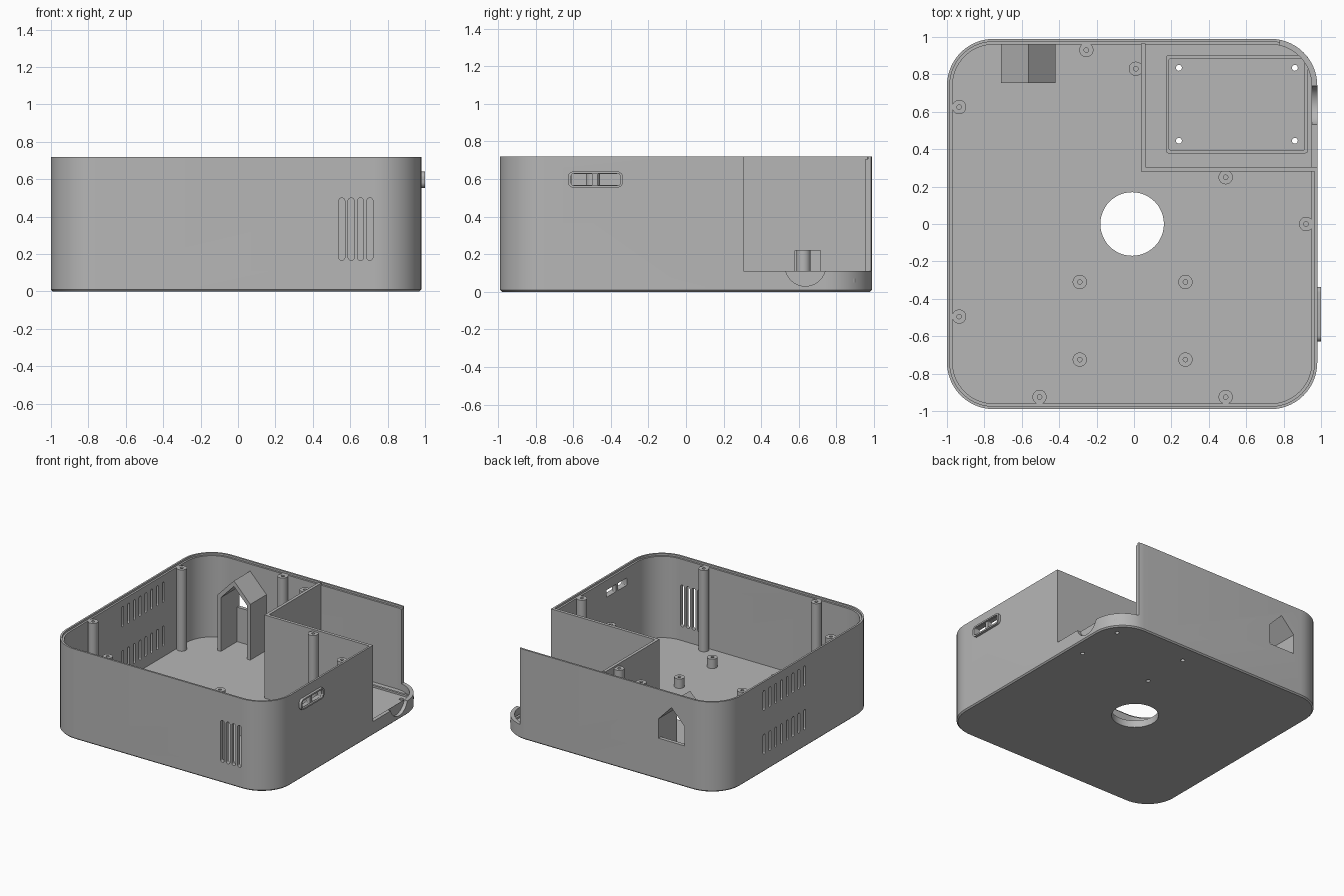
import bpy
import bmesh
from math import cos, sin, pi, radians
from mathutils import Vector, Matrix

if "Cube" in bpy.data.objects:
    bpy.data.objects.remove(bpy.data.objects["Cube"], do_unlink=True)

grey = bpy.data.materials.new("plain_grey")
grey.use_nodes = True
grey.diffuse_color = (0.47, 0.47, 0.47, 1)
grey.node_tree.nodes["Principled BSDF"].inputs["Base Color"].default_value = grey.diffuse_color

CX = -0.01          # centre of the shell
HALF = 0.99         # half width of the shell
TOP = 0.72
FLOOR = 0.055


def rrect(cx, cy, hw, hh, r=0.0, n=8):
    """Outline of a rectangle with rounded corners."""
    r = min(r, 0.98 * min(hw, hh))
    if r <= 0:
        return [(cx - hw, cy - hh), (cx + hw, cy - hh), (cx + hw, cy + hh), (cx - hw, cy + hh)]
    pts = []
    for q, (sx, sy) in enumerate([(1, 1), (-1, 1), (-1, -1), (1, -1)]):
        for i in range(n + 1):
            a = pi / 2 * (q + i / n)
            pts.append((cx + sx * (hw - r) + r * cos(a), cy + sy * (hh - r) + r * sin(a)))
    return pts


def box2d(u0, u1, v0, v1):
    return rrect((u0 + u1) / 2, (v0 + v1) / 2, (u1 - u0) / 2, (v1 - v0) / 2)


def circle(cx, cy, r, n=32):
    return [(cx + r * cos(2 * pi * i / n), cy + r * sin(2 * pi * i / n)) for i in range(n)]


def build(name, outlines, axis, a, b):
    """Extrude outlines along an axis from a to b into one object."""
    place = {"x": lambda u, v: (a, u, v), "y": lambda u, v: (u, a, v), "z": lambda u, v: (u, v, a)}[axis]
    step = Vector([(b - a) * (axis == k) for k in "xyz"])
    bm = bmesh.new()
    for pts in outlines:
        face = bm.faces.new([bm.verts.new(place(u, v)) for u, v in pts])
        new = bmesh.ops.extrude_face_region(bm, geom=[face], use_keep_orig=True)["geom"]
        bmesh.ops.translate(bm, vec=step, verts=[g for g in new if isinstance(g, bmesh.types.BMVert)])
    bmesh.ops.recalc_face_normals(bm, faces=bm.faces)
    return finish(name, bm)


def finish(name, bm):
    mesh = bpy.data.meshes.new(name)
    bm.to_mesh(mesh)
    bm.free()
    mesh.materials.append(grey)
    obj = bpy.data.objects.new(name, mesh)
    bpy.context.collection.objects.link(obj)
    return obj


def cut(obj, outlines, axis, a, b):
    """Subtract extruded outlines from an object."""
    cutter = build("cutter", outlines, axis, a, b)
    cutter.hide_render = True
    mod = obj.modifiers.new("cut", "BOOLEAN")
    mod.operation, mod.solver, mod.object = "DIFFERENCE", "EXACT", cutter
    bpy.context.view_layer.objects.active = obj
    bpy.ops.object.modifier_apply(modifier=mod.name)
    bpy.data.objects.remove(cutter, do_unlink=True)


# Outer shell with a small bevel under the base
shell = build("shell", [rrect(CX, 0, HALF, HALF, 0.25, 14)], "z", 0, TOP)
bm = bmesh.new()
bm.from_mesh(shell.data)
rim = [e for e in bm.edges if all(v.co.z < 0.001 for v in e.verts)]
bmesh.ops.bevel(bm, geom=rim, offset=0.01, segments=1, affect="EDGES")
bm.to_mesh(shell.data)
bm.free()

# Cavity and stepped lip for the lid
cut(shell, [rrect(CX, 0, HALF - 0.03, HALF - 0.03, 0.22, 14)], "z", FLOOR, 1)
cut(shell, [rrect(CX, 0, HALF - 0.015, HALF - 0.015, 0.235, 14)], "z", 0.705, 1)

# Open corner and finger notch
cut(shell, [box2d(0.78, 1.2, 0.305, 1.2)], "z", 0.11, 1)
cut(shell, [circle(0.635, 0.138, 0.108, 40)], "x", 0.952, 1.1)

# Floor openings
mounts = [(x, y) for x in (0.24, 0.86) for y in (0.445, 0.835)]
cut(shell, [circle(CX, 0, 0.17, 48)] + [circle(x, y, 0.016, 16) for x, y in mounts], "z", -0.1, 0.1)

# Vents on the front and the left-hand wall
cut(shell, [rrect(0.555 + 0.05 * i, 0.333, 0.016, 0.167, 0.016) for i in range(4)], "y", -1.1, -0.9)
cut(shell, [rrect(-0.07 + 0.073 * i, z, 0.012, 0.08, 0.012)
            for i in range(8) for z in (0.22, 0.57)], "x", -1.1, -0.9)

# Gabled opening in the back wall
cut(shell, [[(-0.68, 0.33), (-0.45, 0.33), (-0.45, 0.485), (-0.565, 0.605), (-0.68, 0.485)]],
    "y", 0.9, 1.1)

# Gabled housing behind that opening
build("gabled_housing", [[(-0.71, 0.05), (-0.71, 0.5), (-0.565, 0.65), (-0.42, 0.5), (-0.42, 0.05),
                          (-0.45, 0.05), (-0.45, 0.485), (-0.565, 0.605), (-0.68, 0.485), (-0.68, 0.05)]],
      "y", 0.755, 0.965)

# Port frame on the right-hand wall
frame = build("port_frame", [rrect(-0.482, 0.597, 0.146, 0.043, 0.03)], "x", 0.965, 1.0)
cut(frame, [rrect(-0.482, 0.597, 0.132, 0.031, 0.02)], "x", 0.986, 1.1)
ports = [rrect(-0.553, 0.597, 0.056, 0.029, 0.006), rrect(-0.412, 0.597, 0.06, 0.029, 0.006)]
for part in (shell, frame):
    cut(part, ports, "x", 0.9, 1.1)

# Compartment dividers, with a cable window in the side one
build("front_divider", [box2d(0.038, 0.965, 0.28, 0.305)], "z", 0.05, TOP)
side = build("side_divider", [box2d(0.038, 0.062, 0.304, 0.965)], "z", 0.05, TOP)
cut(side, [box2d(0.58, 0.715, 0.1, 0.22)], "x", 0, 0.1)

# Low ridge framing the compartment floor
ridge = build("board_ridge", [rrect(0.55, 0.64, 0.38, 0.262, 0.015)], "z", 0.05, 0.07)
cut(ridge, [rrect(0.55, 0.64, 0.362, 0.244, 0.008)], "z", 0, 0.1)


def post_mesh(name, height):
    """Turned post with a blind screw hole."""
    r, hole = 0.038, 0.012
    profile = [(r, 0.05), (r, height), (hole, height), (hole, height - 0.05), (0, height - 0.05)]
    bm = bmesh.new()
    verts = [bm.verts.new((x, 0, z)) for x, z in profile]
    edges = [bm.edges.new(pair) for pair in zip(verts, verts[1:])]
    bmesh.ops.spin(bm, geom=verts + edges, cent=(0, 0, 0), axis=(0, 0, 1), angle=2 * pi, steps=28)
    bmesh.ops.remove_doubles(bm, verts=bm.verts, dist=0.0005)
    bmesh.ops.recalc_face_normals(bm, faces=bm.faces)
    return finish(name, bm)


def scatter(name, height, spots):
    first = post_mesh(name, height)
    for i, (x, y) in enumerate(spots):
        obj = first if i == 0 else first.copy()
        if i:
            bpy.context.collection.objects.link(obj)
        obj.location = (x, y, 0)


# Lid posts and short board standoffs
scatter("lid_post", 0.705, [(-0.935, 0.625), (-0.935, -0.495), (-0.505, -0.925), (0.49, -0.925),
                            (0.92, 0), (0.49, 0.25), (0.01, 0.83), (-0.255, 0.93)])
scatter("standoff", 0.13, [(x, y) for x in (-0.29, 0.275) for y in (-0.31, -0.725)])

# Smooth the rounded faces, keep edges sharp
bpy.ops.object.select_all(action="DESELECT")
for obj in bpy.context.collection.objects:
    if obj.type == "MESH" and obj.data.materials.get("plain_grey"):
        obj.select_set(True)
        bpy.context.view_layer.objects.active = obj
bpy.ops.object.shade_smooth_by_angle(angle=radians(30))
